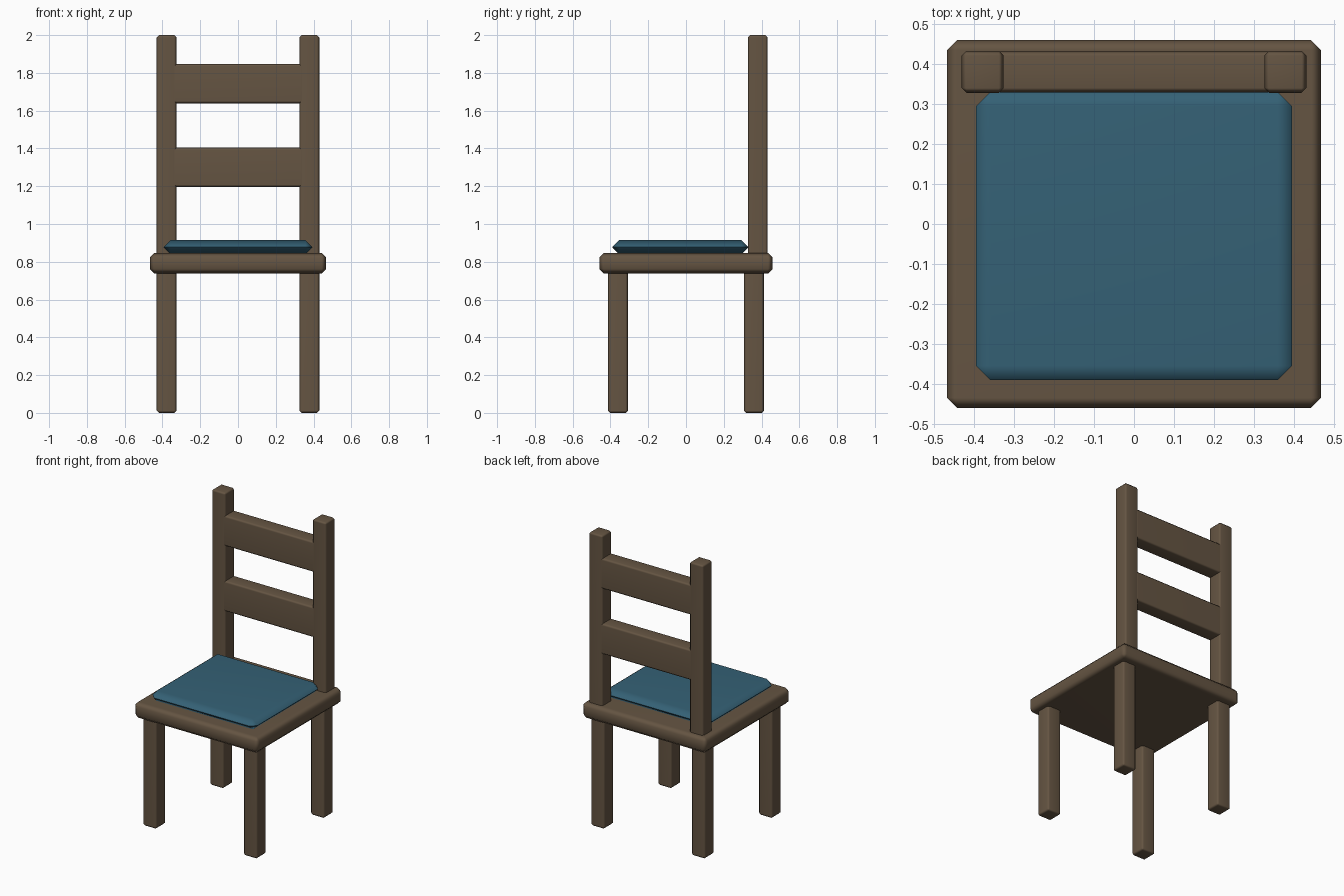
import bpy, bmesh, math
from mathutils import Vector

if "Cube" in bpy.data.objects:
    bpy.data.objects.remove(bpy.data.objects["Cube"])


def material(name, color):
    m = bpy.data.materials.new(name)
    m.diffuse_color = (*color, 1)
    m.use_nodes = True
    m.node_tree.nodes["Principled BSDF"].inputs["Base Color"].default_value = m.diffuse_color
    return m


wood = material("brown_wood", (0.13, 0.09, 0.055))
fabric = material("blue_fabric", (0.035, 0.12, 0.18))


def box(name, lo, hi, bevel, mat):
    """Chamfered, softly shaded box between two corners."""
    lo, hi = Vector(lo), Vector(hi)
    bm = bmesh.new()
    bmesh.ops.create_cube(bm, size=1)
    bmesh.ops.scale(bm, vec=hi - lo, verts=bm.verts)
    bmesh.ops.bevel(bm, geom=bm.edges[:], offset=bevel, segments=1,
                    profile=0.5, affect='EDGES')
    mesh = bpy.data.meshes.new(name)
    bm.to_mesh(mesh)
    bm.free()
    mesh.materials.append(mat)
    ob = bpy.data.objects.new(name, mesh)
    ob.location = (lo + hi) / 2
    bpy.context.collection.objects.link(ob)
    bpy.ops.object.select_all(action='DESELECT')
    ob.select_set(True)
    bpy.context.view_layer.objects.active = ob
    bpy.ops.object.shade_smooth_by_angle(angle=math.radians(60))
    ob.modifiers.new("weighted_normals", 'WEIGHTED_NORMAL').keep_sharp = True
    return ob


def upright(name, x, y, z0, z1):
    h = 0.0525
    return box(name, (x - h, y - h, z0), (x + h, y + h, z1), 0.012, wood)


# Seat board and cushion
box("seat", (-0.467, -0.459, 0.737), (0.467, 0.459, 0.847), 0.025, wood)
box("cushion", (-0.394, -0.39, 0.84), (0.394, 0.33, 0.914), 0.036, fabric)

# Legs and back posts
for side, x in (("left", -0.378), ("right", 0.378)):
    upright("front_leg_" + side, x, -0.36, 0, 0.76)
    upright("back_leg_" + side, x, 0.36, 0, 0.76)
    upright("back_post_" + side, x, 0.38, 0.82, 2.0)

# Back slats, let into the posts
for name, z in (("lower_slat", 1.30), ("upper_slat", 1.743)):
    box(name, (-0.345, 0.328, z - 0.104), (0.345, 0.432, z + 0.104), 0.012, wood)
